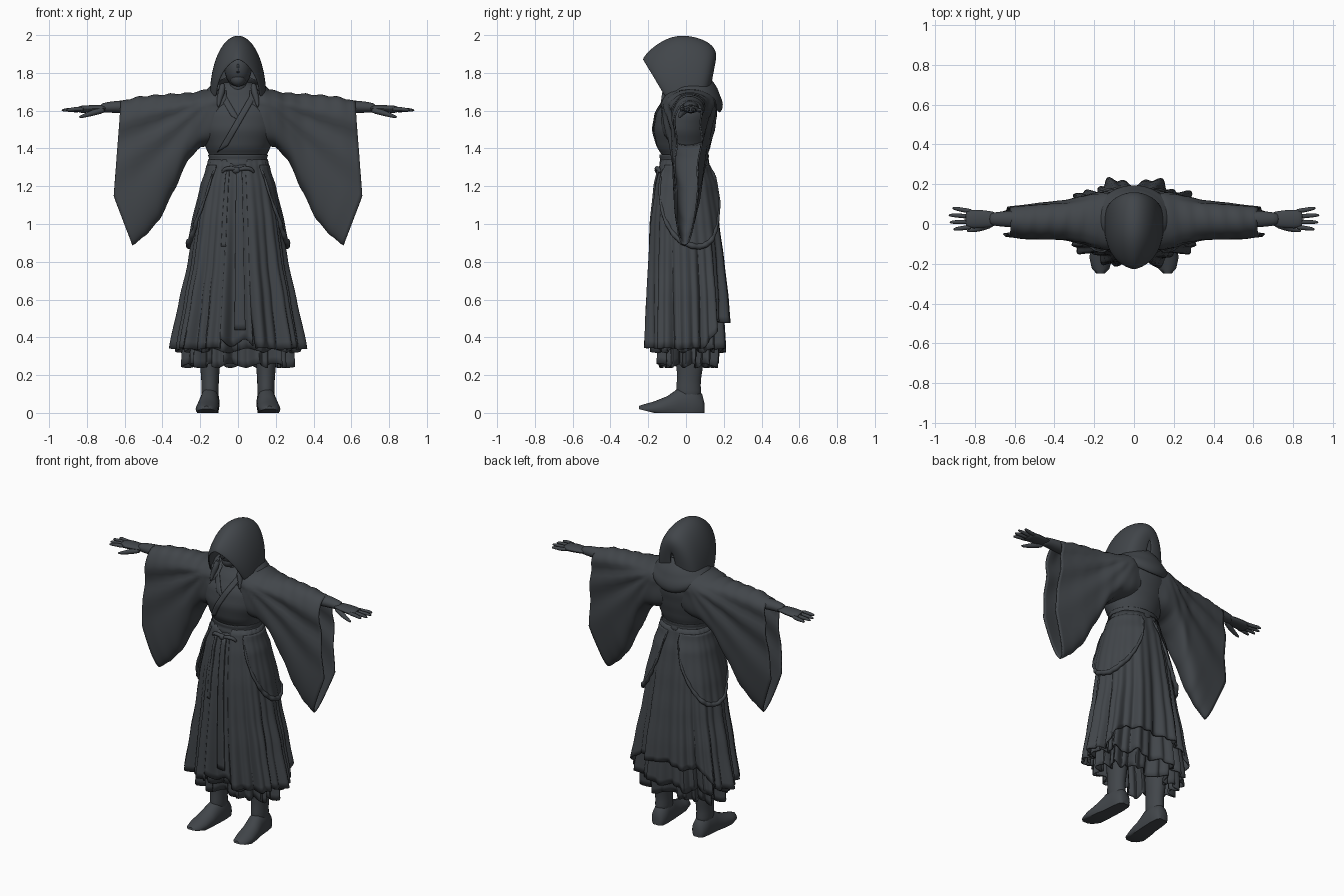
import bpy, bmesh, math
from math import sin, cos, pi, radians, sqrt, atan2
from mathutils import Vector

cube = bpy.data.objects.get("Cube")
if cube:
    bpy.data.objects.remove(cube, do_unlink=True)

COLOUR = (0.054, 0.061, 0.069, 1)
cloth = bpy.data.materials.new("charcoal_cloth")
cloth.use_nodes = True
cloth.diffuse_color = COLOUR
bsdf = next(n for n in cloth.node_tree.nodes if n.type == 'BSDF_PRINCIPLED')
bsdf.inputs["Base Color"].default_value = COLOUR


def lerp(a, b, t):
    return a + (b - a) * t


def table(rows, key):
    """Interpolate a row of values from a profile sorted by its first column."""
    for a, b in zip(rows, rows[1:]):
        if (a[0] - key) * (b[0] - key) <= 0:
            t = (key - a[0]) / (b[0] - a[0])
            t = t * t * (3 - 2 * t) * 0.4 + t * 0.6
            return [lerp(p, q, t) for p, q in zip(a[1:], b[1:])]
    return (rows[0] if abs(key - rows[0][0]) < abs(key - rows[-1][0]) else rows[-1])[1:]


def loft(name, rings, closed=True, caps=False, thick=0, sub=0, mirror=False):
    """Skin a list of equally long rings of points."""
    bm = bmesh.new()
    vs = [[bm.verts.new(p) for p in r] for r in rings]
    n = len(rings[0])
    for a, b in zip(vs, vs[1:]):
        for i in range(n if closed else n - 1):
            j = (i + 1) % n
            bm.faces.new((a[i], a[j], b[j], b[i]))
    if caps:
        bm.faces.new(vs[0])
        bm.faces.new(vs[-1])
    bmesh.ops.recalc_face_normals(bm, faces=bm.faces)
    me = bpy.data.meshes.new(name)
    bm.to_mesh(me)
    bm.free()
    me.polygons.foreach_set("use_smooth", [True] * len(me.polygons))
    me.set_sharp_from_angle(angle=radians(60))
    me.materials.append(cloth)
    ob = bpy.data.objects.new(name, me)
    bpy.context.collection.objects.link(ob)
    if mirror:
        ob.modifiers.new("mirror", 'MIRROR').use_mirror_merge = False
    if thick:
        s = ob.modifiers.new("thickness", 'SOLIDIFY')
        s.thickness, s.offset = thick, 0
    if sub:
        m = ob.modifiers.new("smooth", 'SUBSURF')
        m.levels = m.render_levels = sub


def oval(rx, front, back, z, n=40):
    return [(rx * cos(2 * pi * i / n), (front + back) / 2 + (back - front) / 2 * sin(2 * pi * i / n), z)
            for i in range(n)]


def tube(name, pts, radii, flat=1.0, mirror=False, n=10):
    pts = [Vector(p) for p in pts]
    rings = []
    for i, p in enumerate(pts):
        q = (pts[min(i + 1, len(pts) - 1)] - pts[max(i - 1, 0)]).to_track_quat('Z', 'Y')
        r = radii[i]
        rings.append([p + q @ Vector((r * cos(2 * pi * k / n), flat * r * sin(2 * pi * k / n), 0))
                      for k in range(n)])
    loft(name, rings, caps=True, sub=1, mirror=mirror)


def ball(name, centre, size):
    rings = []
    for i in range(1, 16):
        a = pi * i / 16
        rings.append([(centre[0] + size[0] * sin(a) * cos(2 * pi * k / 20),
                       centre[1] + size[1] * sin(a) * sin(2 * pi * k / 20),
                       centre[2] + size[2] * cos(a)) for k in range(20)])
    loft(name, rings, caps=True)


# Torso: bloused wrap top narrowing to the waist
TORSO = [(1.26, .15, -.135, .115), (1.35, .147, -.12, .108), (1.41, .172, -.155, .13),
         (1.5, .212, -.172, .15), (1.58, .225, -.16, .165), (1.66, .2, -.12, .165),
         (1.71, .14, -.08, .12), (1.75, .07, -.06, .07)]
loft("torso", [oval(*table(TORSO, lerp(1.26, 1.75, i / 24)), lerp(1.26, 1.75, i / 24))
               for i in range(25)], caps=True)


def chest(x, z, off):
    rx, f, b = table(TORSO, z)
    return (x, (f + b) / 2 - (b - f) / 2 * sqrt(max(0, 1 - (x / rx) ** 2)) - off, z)


# Crossed lapels, the upper one running down to the belt
for side, name, off, end in ((-1, "under_lapel", .001, .5), (1, "over_lapel", .005, 1)):
    rows = []
    for i in range(15):
        t = end * i / 14
        z, x = lerp(1.70, 1.38, t), side * lerp(.075, -.11, t)
        rows.append([chest(x + side * w, z + w * .6, off) for w in (0, .02, .04, .055)])
    loft(name, rows, closed=False, thick=.007)

# Belt with soft wrinkles, knot and loops
loft("belt", [oval(.153 + .004 * sin(i * 2.1), -.136 + .003 * sin(i * 1.7), .118 + .004 * sin(i * 2.1),
                   1.285 + .012 * i) for i in range(8)], thick=.008, sub=1)
ball("belt_knot", (-.01, -.15, 1.285), (.022, .016, .018))
tube("belt_bow", [(0, -.15, 1.285), (.03, -.158, 1.298), (.075, -.145, 1.293), (.085, -.135, 1.268)],
     [.01, .013, .012, .007], mirror=True)

# Skirt layers share one pleated surface
SKIRT = [(1.36, .145, -.12, .11), (1.28, .158, -.137, .12), (1.2, .18, -.155, .14), (1.0, .213, -.175, .165),
         (.8, .238, -.18, .185), (.6, .275, -.183, .2), (.34, .318, -.182, .208), (.2, .325, -.182, .2)]


def skirt_point(a, z, off, pleat):
    rx, f, b = table(SKIRT, z)
    s = max(0, 1.3 - z)
    fold = .62 * cos(10 * a) + .38 * cos(26 * a + 1 + sin(3 * a))
    r = off + pleat * fold * (.003 + .036 * s ** 1.4)
    c, d = cos(a), sin(a)
    pc, pd = math.copysign(abs(c) ** .85, c), math.copysign(abs(d) ** .85, d)
    return (rx * pc + r * c, (f + b) / 2 + (b - f) / 2 * pd + r * d, z)


def shell(name, a0, a1, top, hem, off, gap=0, flare=0, pleat=1, n=180, m=26, mirror=False):
    rows = []
    for k in range(m + 1):
        t = k / m
        row = []
        for i in range(n + 1):
            a = radians(lerp(a0 + gap * t, a1 - gap * t, i / n))
            row.append(skirt_point(a, lerp(top, hem(a), t), off + flare * t, pleat))
        rows.append(row)
    loft(name, rows, closed=False, thick=.009, mirror=mirror)


def back_rise(a):
    return max(0, min(1, (sin(a) - .35) * 2.5))


shell("outer_skirt", -87, 267, 1.34, lambda a: .34 + .14 * back_rise(a) + .004 * sin(9 * a), .004,
      gap=10, flare=.006)
shell("middle_skirt", -90, 270, 1.32, lambda a: .33 + .012 * sin(12 * a), -.012, flare=-.012)
shell("inner_skirt", -90, 270, 1.2, lambda a: .25 + .012 * sin(14 * a), -.03, flare=-.034)
shell("front_panel", -103, -79, 1.32, lambda a: .37 + .02 * sin(20 * a), .006, flare=.004, n=30)
shell("long_sash_tail", -92, -85, 1.28, lambda a: .44, .014, n=8, pleat=.5)
shell("short_sash_tail", -108, -102, 1.28, lambda a: .88, .014, n=8, pleat=.5)


# Draped hip overlays with a rolled hem
def swag_hem(a):
    u = (math.degrees(a) - 15) / 63
    return 1.27 - .39 * max(0, cos(u * pi / 2)) ** .6


shell("hip_drape", -48, 78, 1.31, swag_hem, .008, flare=.024, pleat=.5, n=60, mirror=True)
edge = [radians(lerp(-48, 78, i / 40)) for i in range(41)]
tube("hip_drape_hem", [skirt_point(a, swag_hem(a), .032, .5) for a in edge],
     [.006 + .011 * sin(pi * i / 40) + .003 * sin(i * 1.9) for i in range(41)], mirror=True, n=8)

# Wide hanging sleeves, lofted outwards from the shoulder
SLEEVE = [(.06, 1.725, 1.44, .13, .015), (.14, 1.715, 1.42, .142, .015), (.2, 1.70, 1.41, .132, .018),
          (.26, 1.69, 1.35, .112, .02), (.35, 1.685, 1.18, .09, .02), (.45, 1.678, 1.02, .085, .018),
          (.54, 1.668, .94, .08, .015), (.62, 1.645, .89, .072, .018)]
rings = []
for i in range(33):
    x = lerp(.06, .62, i / 32)
    top, bot, hw, yc = table(SLEEVE, x)
    out = max(0, (x - .3) / .32)
    ring = []
    for k in range(60):
        p = 2 * pi * k / 60
        u = (1 - cos(p)) / 2
        depth = u * (top - bot)
        r = min(depth / .085, 1)
        w = sqrt(1 - (1 - r) ** 2) * (1 - .35 * u * out) * sqrt(max(0, 1 - u ** 8))
        z = top - depth
        crease = .012 * sin(17 * atan2(1.68 - z, max(.02, x - .12))) * min(1, depth * 8) * min(1, x * 3) * (1 - u)
        wrinkle = .004 * sin(x * 75 + 2 * sin(p)) * (1 - u) ** 3
        lean = out * (.038 * u / .66 if u < .66 else lerp(.038, -.06, (u - .66) / .34))
        ring.append((x + lean, yc - .025 * out * u + math.copysign(hw * w, sin(p)) + crease, z + wrinkle))
    rings.append(ring)
loft("sleeves", rings, thick=.008, mirror=True)

# Forearms, hands and fingers
tube("forearms", [(.4, .025, 1.625), (.58, .025, 1.62), (.65, .025, 1.62), (.7, .025, 1.617), (.73, .025, 1.613)],
     [.05, .048, .042, .036, .03], flat=.8, mirror=True)
tube("palms", [(.68, .025, 1.615), (.73, .025, 1.612), (.78, .025, 1.61), (.83, .025, 1.607), (.85, .025, 1.606)],
     [.034, .044, .05, .05, .04], flat=.42, mirror=True)
for i, reach in enumerate((.91, .93, .935, .915)):
    y = -.015 + .026 * i
    spread = -.012 + .01 * i
    tube("finger_%d" % (i + 1), [(.81, y, 1.607), (.86, y + spread * .4, 1.609 - .003 * i),
                                 (lerp(.86, reach, .6), y + spread * .8, 1.605),
                                 (reach, y + spread, 1.602 - .003 * (i % 2))],
         [.013, .0125, .011, .006], mirror=True, n=8)
tube("thumbs", [(.7, .005, 1.605), (.76, -.018, 1.592), (.8, -.03, 1.577), (.845, -.036, 1.564)],
     [.018, .018, .013, .007], mirror=True, n=8)

# Head inside the hood
ball("head", (0, -.055, 1.825), (.072, .095, .1))
ball("chin", (0, -.1, 1.768), (.04, .04, .04))
tube("nose", [(0, -.142, 1.85), (0, -.152, 1.825), (0, -.158, 1.808), (0, -.143, 1.8)], [.006, .008, .01, .006])
tube("neck", [(0, -.01, 1.66), (0, -.03, 1.72), (0, -.05, 1.8)], [.065, .052, .05])
tube("hair_locks", [(.08, -.09, 1.75), (.085, -.11, 1.70), (.1, -.115, 1.66), (.105, -.135, 1.615)],
     [.016, .02, .015, .006], mirror=True)

# Hood: arches swept from the face opening to the back of the head
# (apex y, apex z, base y, base z, half width, pointedness)
HOOD = [(-.228, 1.868, -.112, 1.68, .112, 1.35), (-.2, 1.91, -.1, 1.67, .128, 1.2),
        (-.12, 1.972, -.06, 1.67, .142, 1.05), (-.03, 2.0, 0, 1.67, .146, 1), (.07, 1.982, .05, 1.67, .143, 1),
        (.13, 1.95, .09, 1.68, .13, 1), (.155, 1.915, .112, 1.69, .1, 1), (.156, 1.875, .122, 1.70, .06, 1),
        (.145, 1.83, .124, 1.71, .015, 1)]
arches = []
for ay, az, by, bz, hw, p in HOOD:
    arches.append([(hw * math.copysign(abs(sin(t)) ** p, t), lerp(by, ay, cos(t)), lerp(bz, az, cos(t)))
                   for t in [pi * (i / 24 - .5) for i in range(25)]])
loft("hood", arches, closed=False, thick=.01, sub=2)

# Cowl folds draped over the shoulders, meeting in a point down the back
# (half width, front y, back y, front z, back z)
COWL = [(.115, -.1, .11, 1.74, 1.79), (.14, -.11, .14, 1.73, 1.75), (.158, -.115, .165, 1.715, 1.715),
        (.17, -.115, .172, 1.70, 1.685), (.185, -.115, .188, 1.695, 1.655), (.19, -.112, .194, 1.685, 1.615),
        (.175, -.1, .175, 1.67, 1.59)]
folds = []
for rx, f, b, zf, zb in COWL:
    row = []
    for i in range(41):
        a = radians(lerp(-50, 230, i / 40))
        row.append((rx * cos(a), (f + b) / 2 + (b - f) / 2 * sin(a), lerp(zf, zb, max(0, sin(a)) ** 1.6)))
    folds.append(row)
loft("cowl", folds, closed=False, thick=.01, sub=1)

# Boots: upright shaft plus a long flat-soled foot with a slim toe
loft("boot_shafts", [[(x + .148, y, z) for x, y, z in oval(rx, f, b, z, 20)] for z, rx, f, b in
                     ((.06, .046, -.05, .085), (.12, .047, -.055, .08), (.17, .046, -.048, .077),
                      (.23, .052, -.05, .09), (.3, .057, -.055, .096), (.45, .06, -.05, .09))],
     caps=True, sub=1, mirror=True)
FOOT = [(.098, .146, .025, .05), (.085, .146, .042, .1), (.03, .148, .05, .15), (-.04, .152, .052, .13),
        (-.1, .16, .057, .088), (-.17, .166, .058, .06), (-.225, .168, .044, .045), (-.25, .168, .02, .036)]
feet = []
for y, x, rx, top in FOOT:
    lift = .02 * max(0, (-y - .17) / .08)
    feet.append([(x + rx * cos(a), y, max(lift, top * (.35 + .65 * sin(a)) if sin(a) > 0 else top * .35 * (1 + 2 * sin(a))))
                 for a in [2 * pi * i / 24 for i in range(24)]])
loft("boot_feet", feet, caps=True, mirror=True)
